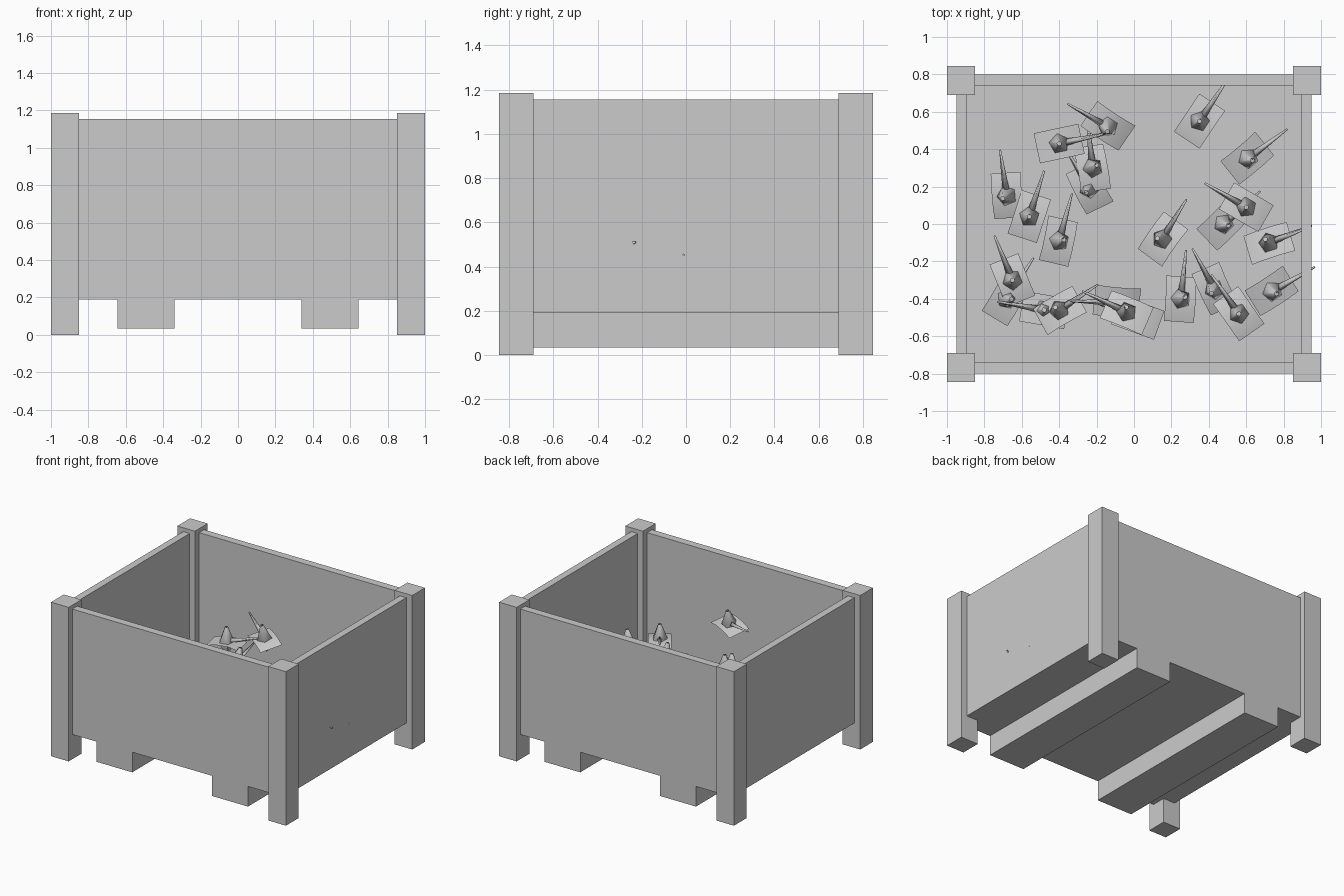
import bpy
import bmesh
from math import radians
from mathutils import Matrix, Vector

default_cube = bpy.data.objects.get("Cube")
if default_cube:
    bpy.data.objects.remove(default_cube, do_unlink=True)


def make_material(name, colour):
    material = bpy.data.materials.new(name)
    material.use_nodes = True
    material.diffuse_color = colour
    material.node_tree.nodes["Principled BSDF"].inputs["Base Color"].default_value = colour
    return material


grey = make_material("plain grey", (0.6, 0.6, 0.6, 1))


def add_object(name, mesh):
    mesh.materials.append(grey)
    part = bpy.data.objects.new(name, mesh)
    bpy.context.collection.objects.link(part)
    return part


def add_box(name, low, high):
    low, high = Vector(low), Vector(high)
    bm = bmesh.new()
    bmesh.ops.create_cube(bm, size=1)
    bmesh.ops.scale(bm, vec=high - low, verts=bm.verts)
    bmesh.ops.translate(bm, vec=(low + high) / 2, verts=bm.verts)
    mesh = bpy.data.meshes.new(name)
    bm.to_mesh(mesh)
    bm.free()
    return add_object(name, mesh)


def add_mirrored_pair(name, low, high, axis):
    """One box and its mirror image across the given axis."""
    add_box(name + "_a", low, high)
    low, high = list(low), list(high)
    low[axis], high[axis] = -high[axis], -low[axis]
    add_box(name + "_b", low, high)


# Crate: corner posts, walls, floor and the runners beneath
base, rim = 0.19, 1.155
add_mirrored_pair("front_post", (0.85, -0.845, 0), (1, -0.69, 1.185), 0)
add_mirrored_pair("back_post", (0.85, 0.69, 0), (1, 0.845, 1.185), 0)
add_mirrored_pair("long_wall", (-0.86, -0.8, base), (0.86, -0.74, rim), 1)
add_mirrored_pair("end_wall", (0.895, -0.7, base), (0.95, 0.7, rim), 0)
add_box("floor", (-0.9, -0.75, base), (0.9, 0.75, base + 0.05))
add_mirrored_pair("runner", (0.34, -0.8, 0.035), (0.645, 0.8, base), 0)


def make_fruit_mesh():
    """Pointed body through a bent leaf plate, with a long thin stem."""
    bm = bmesh.new()
    # Four-sided body, pointed at both ends
    for end in (1, -1):
        cone = bmesh.ops.create_cone(bm, cap_ends=False, segments=5,
                                     radius1=0.055, radius2=0.012, depth=0.11)
        bmesh.ops.translate(bm, vec=(0, 0, 0.055), verts=cone["verts"])
        if end < 0:
            bmesh.ops.scale(bm, vec=(1, 1, -1), verts=cone["verts"])
            bmesh.ops.reverse_faces(
                bm, faces=list({f for v in cone["verts"] for f in v.link_faces}))
    bmesh.ops.remove_doubles(bm, verts=bm.verts, dist=0.0005)
    # Leaf plate, drooping toward its short ends
    rows = [[bm.verts.new((x, y, -1.5 * x * x)) for y in (-0.082, 0.082)]
            for x in (-0.122, -0.05, 0.05, 0.122)]
    for (a, b), (c, d) in zip(rows, rows[1:]):
        bm.faces.new((a, c, d, b))
    # Stem
    stem = bmesh.ops.create_cone(bm, cap_ends=True, segments=4,
                                 radius1=0.02, radius2=0.005, depth=0.25)
    tilt = Matrix.Rotation(radians(75), 4, "Y")
    bmesh.ops.transform(bm, verts=stem["verts"],
                        matrix=tilt @ Matrix.Translation((0, 0, 0.14)))
    for face in bm.faces:
        face.smooth = True
    mesh = bpy.data.meshes.new("fruit")
    bm.to_mesh(mesh)
    bm.free()
    mesh.materials.append(grey)
    return mesh


# Loose fruit: position and the heading of the stem
fruit_mesh = make_fruit_mesh()
heap = [
    (-.14, .52, .62, 147), (-.4, .43, .56, 12), (-.22, .3, .5, 100),
    (-.24, .19, .45, 117), (.35, .55, .4, 56), (.61, .35, .4, 40),
    (-.68, .15, .4, 95), (-.56, .04, .44, 72), (-.4, -.09, .38, 78),
    (.15, -.08, .4, 55), (.6, .09, .46, 150), (.48, 0, .38, 45),
    (.72, -.1, .36, 18), (-.65, -.3, .46, 112), (-.68, -.4, .4, 60),
    (-.4, -.46, .5, 30), (-.48, -.46, .42, 170), (-.04, -.47, .8, 158),
    (-.09, -.42, .48, 175), (.02, -.5, .42, 160), (.25, -.4, .4, 87),
    (.43, -.35, .46, 115), (.56, -.48, .52, 125), (.74, -.36, .47, 33),
]
for index, (x, y, z, heading) in enumerate(heap):
    fruit = bpy.data.objects.new("fruit_%d" % (index + 1), fruit_mesh)
    bpy.context.collection.objects.link(fruit)
    fruit.location = (x, y, z)
    # Alternate lean keeps the heap loose
    lean = radians(12) * (index % 3 - 1)
    fruit.rotation_euler = (lean, lean / 2, radians(heading))
